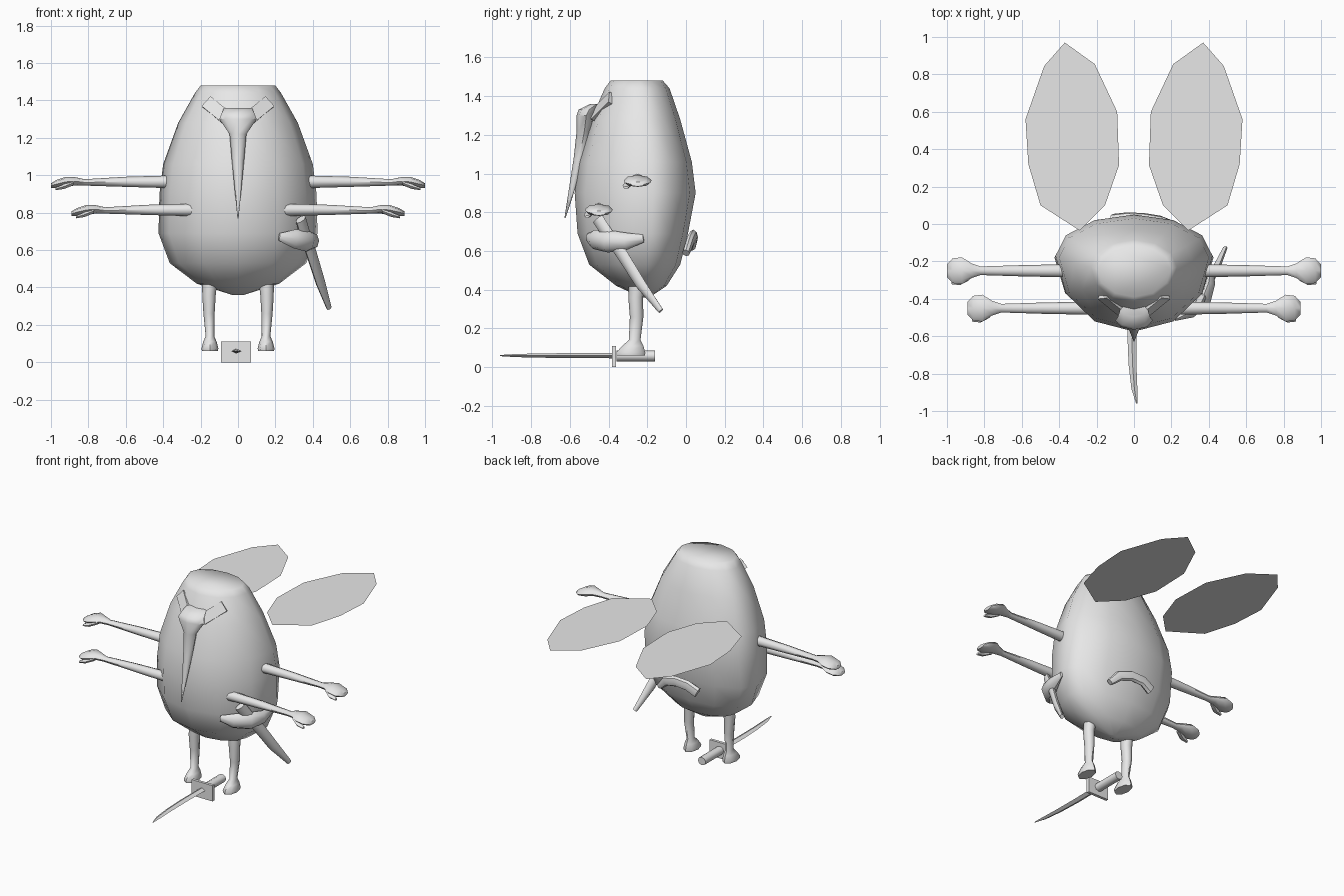
import bpy, bmesh
from math import sin, cos, pi, radians
from mathutils import Vector

cube = bpy.data.objects.get("Cube")
if cube:
    bpy.data.objects.remove(cube, do_unlink=True)

grey = bpy.data.materials.new("plain grey")
grey.use_nodes = True
grey.diffuse_color = (0.8, 0.8, 0.8, 1)
grey.node_tree.nodes["Principled BSDF"].inputs["Base Color"].default_value = (0.8, 0.8, 0.8, 1)


def finish(name, bm, angle=50):
    """Turn a bmesh into a shaded object."""
    bmesh.ops.recalc_face_normals(bm, faces=bm.faces)
    mesh = bpy.data.meshes.new(name)
    bm.to_mesh(mesh)
    bm.free()
    mesh.materials.append(grey)
    ob = bpy.data.objects.new(name, mesh)
    bpy.context.collection.objects.link(ob)
    bpy.ops.object.select_all(action='DESELECT')
    ob.select_set(True)
    bpy.context.view_layer.objects.active = ob
    bpy.ops.object.shade_smooth_by_angle(angle=radians(angle))
    return ob


def skin(name, rings, angle=50):
    """Bridge rings of points and cap both ends."""
    bm = bmesh.new()
    loops = [[bm.verts.new(p) for p in ring] for ring in rings]
    n = len(loops[0])
    for a, b in zip(loops, loops[1:]):
        for i in range(n):
            j = (i + 1) % n
            bm.faces.new((a[i], a[j], b[j], b[i]))
    bm.faces.new(loops[0])
    bm.faces.new(loops[-1])
    return finish(name, bm, angle)


def tube(name, path, ref, axis=None, sides=8, turn=0.0, angle=50):
    """Sweep an ellipse along (x, y, z, width, height) points."""
    pts = [Vector(p[:3]) for p in path]
    rings = []
    for k, p in enumerate(path):
        t = Vector(axis) if axis else pts[min(k + 1, len(pts) - 1)] - pts[max(k - 1, 0)]
        t.normalize()
        u = Vector(ref).cross(t).normalized()
        v = t.cross(u)
        rings.append([pts[k] + u * p[3] * cos(turn + 2 * pi * i / sides)
                      + v * p[4] * sin(turn + 2 * pi * i / sides) for i in range(sides)])
    return skin(name, rings, angle)


X, Y, Z = (1, 0, 0), (0, 1, 0), (0, 0, 1)

# Egg-shaped body: height, half width, front, back, widest depth
profile = [(1.48, .20, -.39, -.12, -.24), (1.44, .23, -.42, -.085, -.23),
           (1.28, .32, -.49, -.03, -.21), (1.06, .40, -.555, .03, -.18),
           (.90, .42, -.575, .05, -.17), (.69, .425, -.56, .01, -.18),
           (.53, .365, -.50, -.03, -.20), (.42, .22, -.36, -.10, -.21),
           (.36, .03, -.23, -.19, -.21)]
rings = []
for z, w, front, back, mid in profile:
    ring = []
    for i in range(12):
        c = cos(2 * pi * i / 12)
        depth = mid - front if c > 0 else back - mid
        ring.append((w * sin(2 * pi * i / 12), mid - depth * c, z))
    rings.append(ring)
skin("body", rings, 60)

# Long beak with a wide base
tube("beak", [(0, -.46, 1.36, .075, .035), (0, -.50, 1.33, .088, .055),
              (0, -.515, 1.30, .10, .05), (0, -.525, 1.22, .045, .04),
              (0, -.55, 1.08, .033, .03), (0, -.625, .77, .003, .003)], Y, axis=(0, 0, -1))


def arm(name, s, x0, x1, y, z):
    """Thin arm ending in a flat curled hand with a thumb."""
    spec = [(x0, 0, .035, .034), (x1 - .4, 0, .030, .027), (x1 - .18, -.003, .023, .017),
            (x1 - .13, .003, .04, .022), (x1 - .08, .0, .072, .027),
            (x1 - .03, -.012, .066, .022), (x1, -.02, .035, .012)]
    tube(name, [(s * x, y, z + dz, a, b) for x, dz, a, b in spec], Z, axis=(s, 0, 0))
    tube(name + "_thumb", [(s * (x1 - .12), y - .03, z - .005, .02, .015),
                           (s * (x1 - .07), y - .055, z - .025, .022, .015),
                           (s * (x1 - .025), y - .06, z - .038, .012, .008)],
         Z, axis=(s, 0, 0), sides=6)


# Paired parts
wing_outline = [(.37, .97), (.48, .845), (.58, .56), (.565, .32), (.50, .10),
                (.29, -.035), (.155, .10), (.08, .315), (.09, .60), (.21, .855)]
for side, s in (("left", 1), ("right", -1)):
    arm(side + "_upper_arm", s, .36, 1.0, -.25, .965)
    arm(side + "_lower_arm", s, .24, .89, -.45, .815)

    # Leg flaring into a small foot
    tube(side + "_leg", [(s * .15, -.25, .46, .042, .045), (s * .155, -.26, .36, .036, .038),
                         (s * .155, -.255, .26, .030, .035), (s * .15, -.265, .14, .023, .03),
                         (s * .15, -.275, .11, .036, .055), (s * .15, -.285, .075, .045, .075),
                         (s * .15, -.285, .06, .043, .073)], Y, axis=(0, 0, -1))

    # Flat brow strip resting on the head
    tube(side + "_brow", [(s * .165, -.385, 1.39, .05, .022), (s * .055, -.475, 1.30, .05, .022)],
         (s * .4, -.8, .45), sides=4, turn=pi / 4, angle=30)

    # Flat level wing
    bm = bmesh.new()
    face = bm.faces.new([bm.verts.new((s * x, y, 1.16)) for x, y in wing_outline])
    wing = finish(side + "_wing", bm)
    if wing.data.polygons[0].normal.z < 0:
        wing.data.flip_normals()

# Sheath pushed through a cloth fold at the hip
tube("sheath", [(.335, -.455, .765, .036, .022), (.36, -.40, .68, .036, .022),
                (.39, -.335, .59, .036, .022), (.44, -.235, .43, .032, .02),
                (.487, -.13, .29, .016, .012)], (.75, -.65, 0), sides=8)
tube("sash_fold", [(.22, -.51, .67, .008, .02), (.30, -.475, .66, .03, .05),
                   (.365, -.40, .65, .05, .058), (.40, -.31, .65, .035, .045),
                   (.415, -.22, .665, .008, .02)], Z)

# Curved loop on the lower back
tube("back_loop", [(.20, .0, .59, .022, .02), (.14, .022, .65, .034, .022),
                   (.05, .037, .675, .036, .022), (-.04, .04, .67, .037, .022),
                   (-.11, .03, .635, .038, .024)], Y, angle=40)

# Sword lying on the ground: grip, square guard, curved blade
tube("sword_grip", [(-.01, -.36, .058, .03, .028), (-.01, -.16, .058, .03, .028)], Z)
bm = bmesh.new()
bmesh.ops.create_cube(bm, size=1)
bmesh.ops.scale(bm, vec=(.16, .02, .11), verts=bm.verts)
bmesh.ops.translate(bm, vec=(-.01, -.372, .055), verts=bm.verts)
finish("sword_guard", bm, 30)
tube("sword_blade", [(-.01, -.37, .06, .024, .014), (-.012, -.58, .06, .024, .013),
                     (-.008, -.75, .06, .021, .011), (.002, -.88, .06, .016, .008),
                     (.015, -.96, .06, .004, .003)], Z, axis=(0, -1, 0), sides=4, angle=30)
